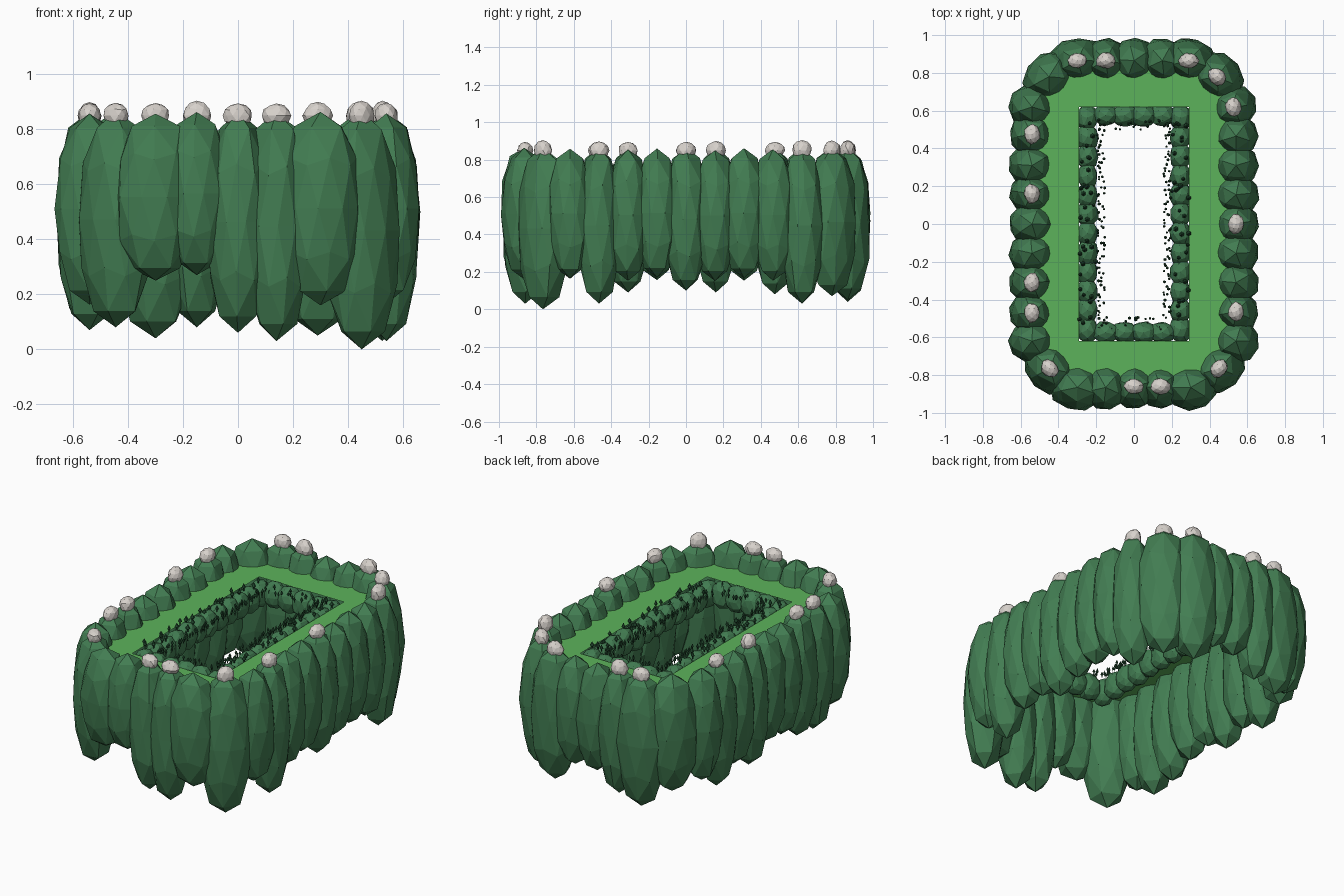
import bpy, bmesh, math, random
from mathutils import Vector, Matrix

if "Cube" in bpy.data.objects:
    bpy.data.objects.remove(bpy.data.objects["Cube"])

random.seed(7)


def material(name, rgb):
    m = bpy.data.materials.new(name)
    m.diffuse_color = (*rgb, 1)
    m.use_nodes = True
    m.node_tree.nodes["Principled BSDF"].inputs["Base Color"].default_value = m.diffuse_color
    return m


FOREST = material("forest_green", (0.055, 0.205, 0.085))
GRASS = material("grass_green", (0.108, 0.45, 0.105))
SNOW = material("snow_grey", (0.68, 0.64, 0.60))
TREE = material("tree_green", (0.02, 0.085, 0.036))


def finish(bm, name, mat):
    me = bpy.data.meshes.new(name)
    bm.to_mesh(me)
    bm.free()
    me.materials.append(mat)
    ob = bpy.data.objects.new(name, me)
    bpy.context.collection.objects.link(ob)
    return ob


def rock(bm, loc, size, turn=0.0, jitter=0.05, blunt=1.0):
    """Faceted lump: a stretched icosphere; blunt < 1 widens its shoulders."""
    verts = bmesh.ops.create_icosphere(bm, subdivisions=2, radius=1)["verts"]
    spin = Matrix.Rotation(random.uniform(0, 6.28), 3, 'Z')
    rot = Matrix.Rotation(turn, 3, 'Z')
    for v in verts:
        p = spin @ v.co
        j = 1 + random.uniform(-jitter, jitter)
        r = math.hypot(p.x, p.y)
        if r > .01:
            j *= r ** (blunt - 1)
        p = Vector((p.x * size[0] * j, p.y * size[1] * j, p.z * size[2]))
        v.co = rot @ p + Vector(loc)


# Outer ring layout: x, y, bottom height for the snow-capped mountains
capped = [
    (0, -.86, .06), (.14, -.86, .03), (.45, -.765, 0), (-.445, -.765, .08),
    (-.3, .865, .04), (-.15, .865, .08), (.29, .865, .05), (.44, .78, .07),
    (.525, .62, .03), (.54, 0, .10), (.54, -.465, .03),
    (-.54, .475, .08), (-.54, .16, .09), (-.54, -.31, .09), (-.54, -.47, .07),
]
plain = [(-.45, .78, .14), (-.3, -.865, .25), (.3, -.865, .16), (-.15, -.865, .27),
         (0, .865, .18), (.15, .865, .18)]
# Fill the remaining side positions at an even pitch
for side in (-1, 1):
    for i in range(-4, 5):
        x, y = side * .54, i * .155
        if all(math.hypot(x - c[0], y - c[1]) > .06 for c in capped):
            plain.append((x, y, random.uniform(.15, .19)))

mountains = bmesh.new()
caps = bmesh.new()
for group, snowy in ((capped, True), (plain, False)):
    for x, y, bottom in group:
        # Direction facing away from the straight core of the ring
        out = Vector((x - max(-.27, min(.27, x)), y - max(-.6, min(.6, y))))
        turn = math.atan2(out.y, out.x)
        corner = abs(x) > .25 and abs(y) > .7
        top = .865 if snowy else random.uniform(.845, .865)
        size = (.122, .15 if corner else .118, (top - bottom) / 2)
        rock(mountains, (x, y, (top + bottom) / 2), size, turn, .05, .75)
        if snowy:
            rock(caps, (x, y, .85), (.042, .053, random.uniform(.043, .055)), turn, .08)
finish(mountains, "mountain_ring", FOREST)
finish(caps, "snow_caps", SNOW)

# Grass terrace with a rectangular opening
meadow = bmesh.new()
outer = [(.54, -.62), (.54, .62), (.45, .77), (.3, .87),
         (-.3, .87), (-.45, .77), (-.54, .62), (-.54, -.62),
         (-.45, -.77), (-.3, -.87), (.3, -.87), (.45, -.77)]
inner = [(.29, -.62), (.29, .62), (-.29, .62), (-.29, -.62)]
match = [0, 1, 1, 1, 2, 2, 2, 3, 3, 3, 0, 0]
ov = [meadow.verts.new((x, y, .73)) for x, y in outer]
iv = [meadow.verts.new((x, y, .73)) for x, y in inner]
for k in range(12):
    n = (k + 1) % 12
    a, b = iv[match[k]], iv[match[n]]
    meadow.faces.new([ov[k], ov[n], b, a] if a != b else [ov[k], ov[n], a])
finish(meadow, "grass_terrace", GRASS)

# Small boulders lining the opening
boulders = bmesh.new()
rim = [(s * .247, -.56 + i * .102, 0) for s in (-1, 1) for i in range(12)]
rim += [(-.15 + i * .1, s * .575, 1) for s in (-1, 1) for i in range(4)]
for x, y, across in rim:
    r = random.uniform(.055, .062)
    rock(boulders, (x, y, random.uniform(.66, .675)), (r, .072, .082),
         across * math.pi / 2, .08, .8)
finish(boulders, "rim_boulders", FOREST)

# Little trees scattered on the boulders and along the inner lip
trees = bmesh.new()


def tree(x, y, z, r, h):
    # Thin trunk below a diamond-shaped crown
    for r1, r2, z0, dz in ((r * .3, r * .3, 0, .3), (r * .3, r, .25, .2), (r, 0, .45, .55)):
        bmesh.ops.create_cone(trees, cap_ends=True, segments=6, radius1=r1, radius2=r2,
                              depth=dz * h,
                              matrix=Matrix.Translation((x, y, z + (z0 + dz / 2) * h)))


for s in (-1, 1):
    for _ in range(32):
        tree(s * random.uniform(.2, .29), random.uniform(-.57, .57),
             random.uniform(.725, .74), random.uniform(.01, .014), random.uniform(.035, .05))
    for i in range(72):
        tree(s * random.uniform(.155, .195), -.5 + i * .0146 + random.uniform(-.01, .01),
             random.uniform(.69, .715), random.uniform(.006, .009), random.uniform(.03, .04))
    for i in range(22):
        tree(random.uniform(-.19, .19), s * random.uniform(.49, .56),
             random.uniform(.70, .73), random.uniform(.006, .01), random.uniform(.03, .04))
finish(trees, "rim_trees", TREE)
